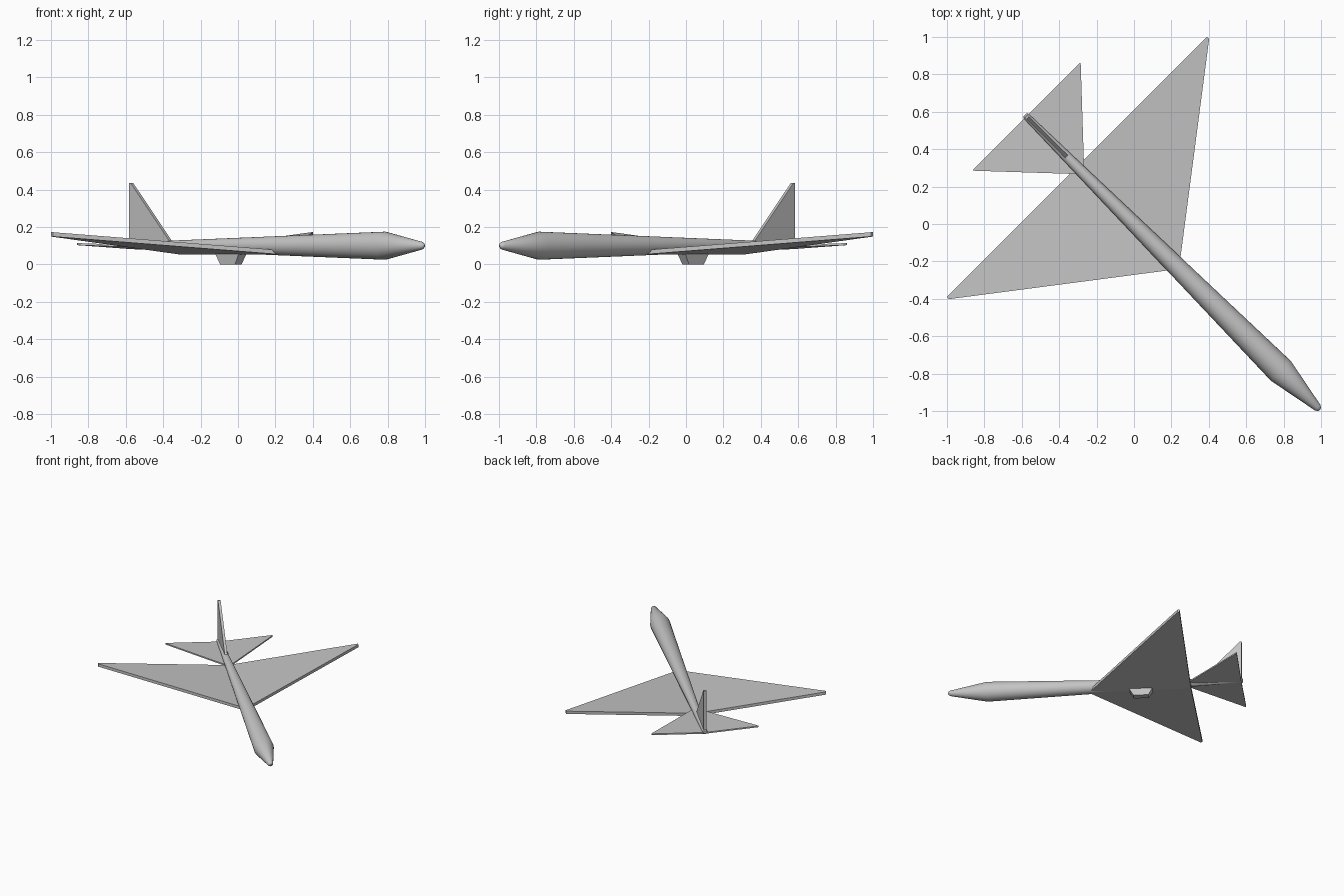
import bpy
import bmesh
import math
from mathutils import Vector

cube = bpy.data.objects.get("Cube")
if cube:
    bpy.data.objects.remove(cube, do_unlink=True)

# Single flat paint
grey = bpy.data.materials.new("plain_grey")
grey.use_nodes = True
colour = (0.55, 0.55, 0.55, 1)
grey.diffuse_color = colour
grey.node_tree.nodes["Principled BSDF"].inputs["Base Color"].default_value = colour

HEADING = -math.pi / 4   # local +x is forward, turned between +x and -y
AXIS_Z = 0.1             # height of the fuselage axis


def finish(name, bm):
    """Turn a bmesh into a named object facing along the heading."""
    bmesh.ops.recalc_face_normals(bm, faces=bm.faces)
    mesh = bpy.data.meshes.new(name)
    bm.to_mesh(mesh)
    bm.free()
    mesh.materials.append(grey)
    obj = bpy.data.objects.new(name, mesh)
    bpy.context.collection.objects.link(obj)
    obj.rotation_euler.z = HEADING
    return obj


def plate(name, outline, thickness, mirrored=False):
    """Extrude an outline; a mirrored plate stays open at its root."""
    bm = bmesh.new()
    lower = [bm.verts.new(p) for p in outline]
    upper = [bm.verts.new(Vector(p) + Vector(thickness)) for p in outline]
    bm.faces.new(lower)
    bm.faces.new(upper)
    for i in range(len(outline)):
        j = (i + 1) % len(outline)
        if mirrored and outline[i][1] == 0 and outline[j][1] == 0:
            continue
        bm.faces.new((lower[i], lower[j], upper[j], upper[i]))
    obj = finish(name, bm)
    if mirrored:
        mod = obj.modifiers.new("both_sides", "MIRROR")
        mod.use_axis = (False, True, False)
    return obj


# Fuselage: lathed profile of (position, radius), slim tail to pointed nose
profile = [(-0.825, 0.012), (-0.818, 0.018), (1.11, 0.075),
           (1.388, 0.021), (1.401, 0.013), (1.406, 0.005)]
sides = 32
bm = bmesh.new()
rings = []
for u, r in profile:
    rings.append([bm.verts.new((u, r * math.cos(a), AXIS_Z + r * math.sin(a)))
                  for a in (2 * math.pi * k / sides for k in range(sides))])
for near, far in zip(rings, rings[1:]):
    for k in range(sides):
        n = (k + 1) % sides
        bm.faces.new((near[k], near[n], far[n], far[k]))
bm.faces.new(rings[0])
bm.faces.new(rings[-1])
fuselage = finish("fuselage", bm)
bpy.context.view_layer.objects.active = fuselage
fuselage.select_set(True)
bpy.ops.object.shade_smooth_by_angle(angle=math.radians(30))
fuselage.select_set(False)

# Delta wings with slight upward slope
plate("wings", [(0.34, 0, 0.052), (-0.415, 0.983, 0.149),
                (-0.431, 0.983, 0.149), (-0.431, 0, 0.052)],
      (0, 0, 0.023), mirrored=True)

# Tailplane
plate("tailplane", [(-0.376, 0, 0.082), (-0.808, 0.405, 0.103),
                    (-0.813, 0.405, 0.103), (-0.813, 0, 0.082)],
      (0, 0, 0.011), mirrored=True)

# Upright fin
plate("tail_fin", [(-0.485, -0.01, AXIS_Z), (-0.802, -0.01, 0.435),
                   (-0.814, -0.01, 0.435), (-0.814, -0.01, AXIS_Z)],
      (0, 0.02, 0))

# Belly skid: box tapering downwards
bm = bmesh.new()
bmesh.ops.create_cube(bm, size=1)
for v in bm.verts:
    top = v.co.z > 0
    v.co = (-0.054 + v.co.x * (0.18 if top else 0.113),
            v.co.y * (0.06 if top else 0.05),
            0.06 if top else 0)
finish("belly_skid", bm)
